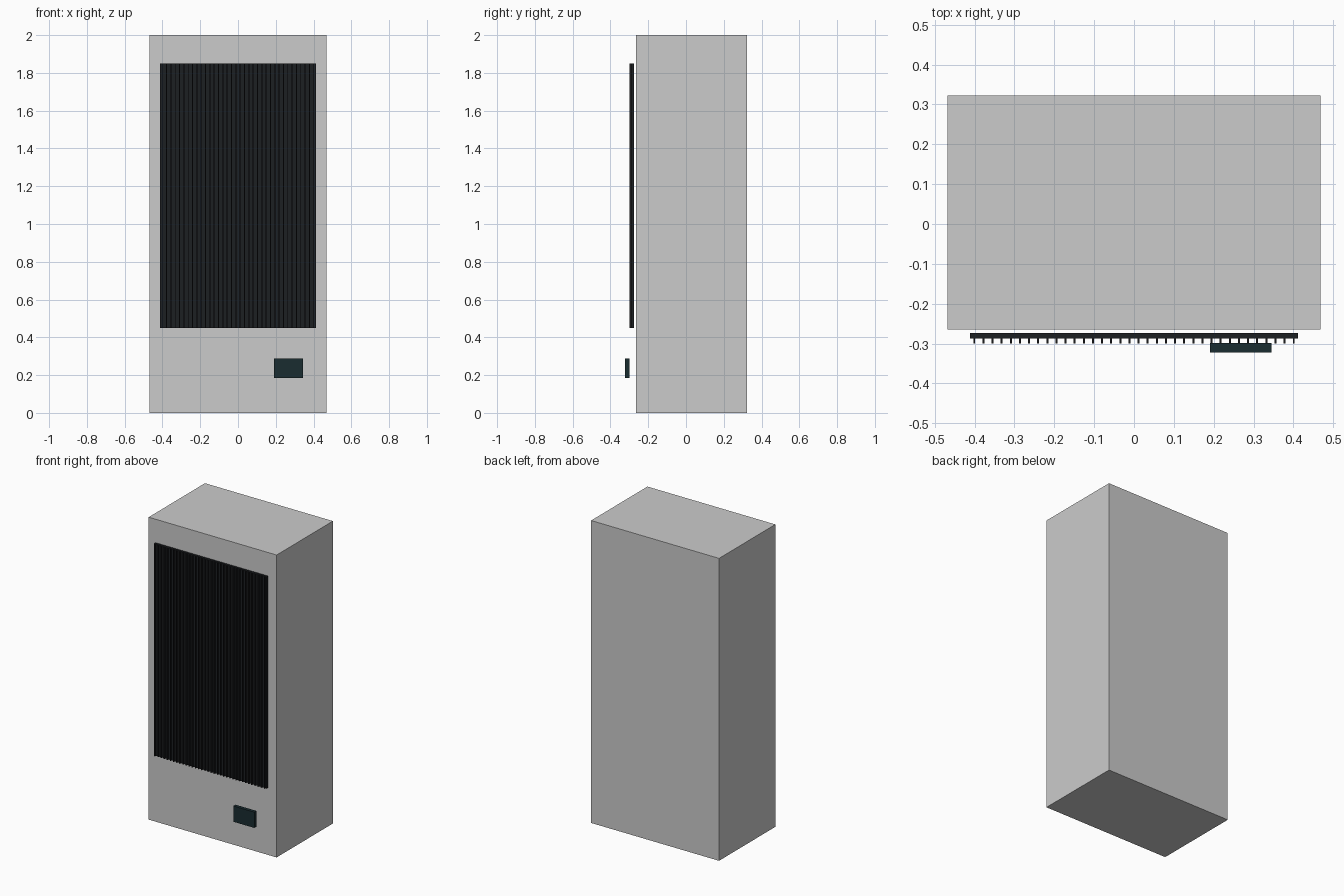
import bpy

if "Cube" in bpy.data.objects:
    bpy.data.objects.remove(bpy.data.objects["Cube"])


def material(name, rgb):
    m = bpy.data.materials.new(name)
    m.diffuse_color = (*rgb, 1)
    m.use_nodes = True
    m.node_tree.nodes["Principled BSDF"].inputs["Base Color"].default_value = m.diffuse_color
    return m


def box(name, lo, hi, mat=None):
    size = [b - a for a, b in zip(lo, hi)]
    mid = [(a + b) / 2 for a, b in zip(lo, hi)]
    bpy.ops.mesh.primitive_cube_add(size=1, location=mid)
    ob = bpy.context.object
    ob.name = name
    ob.scale = size
    bpy.ops.object.transform_apply(location=False, rotation=False, scale=True)
    if mat:
        ob.data.materials.append(mat)
    return ob


black = material("panel_black", (0.012, 0.014, 0.016))
rib_black = material("rib_black", (0.01, 0.01, 0.012))
teal = material("dark_teal", (0.01, 0.025, 0.03))

# Cabinet
box("cabinet", (-0.468, -0.265, 0), (0.468, 0.323, 2))

# Dark front panel, floating just ahead of the cabinet
Z0, Z1 = 0.45, 1.85
box("front_panel", (-0.412, -0.288, Z0), (0.412, -0.274, Z1), black)

# Vertical ribs across the panel
rib_count, half_span, half_width = 36, 0.401, 0.0025
rib = box("panel_ribs", (-half_span - half_width, -0.30, Z0),
          (-half_span + half_width, -0.288, Z1), rib_black)
array = rib.modifiers.new("repeat", 'ARRAY')
array.count = rib_count
array.use_relative_offset = False
array.use_constant_offset = True
array.constant_offset_displace = (2 * half_span / (rib_count - 1), 0, 0)

# Delivery tray
box("dispensing_tray", (0.191, -0.322, 0.184), (0.345, -0.299, 0.288), teal)
